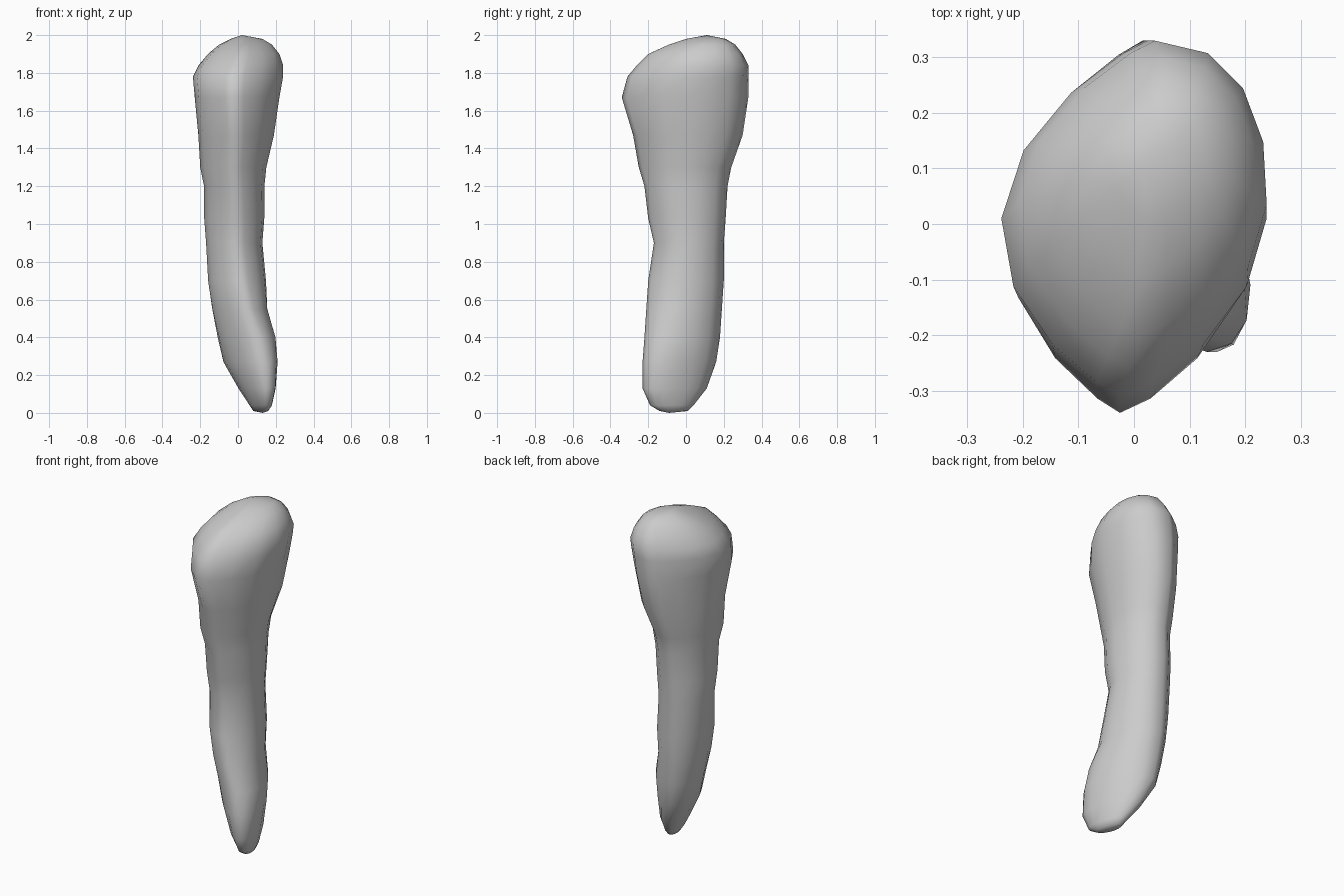
import bpy, bmesh
from math import sin, cos, tau, sqrt, copysign

cube = bpy.data.objects.get("Cube")
if cube:
    bpy.data.objects.remove(cube)

SIDES = 16

# Cross-sections in hundredths: height, x from, x to, y from, y to
SECTIONS = [
    (1, 8, 16, -14, 1),
    (4, 6, 18, -19, 4),
    (13, 0, 20, -23, 11),
    (27, -8, 21, -23, 16),
    (40, -11, 20, -22, 18),
    (55, -14, 16, -21, 19),
    (70, -16, 15, -20, 20),
    (90, -17, 13, -17, 20),
    (103, -18, 14, -20, 21),
    (120, -18, 14, -22, 22),
    (130, -20, 15, -25, 24),
    (147, -21, 19, -28, 30),
    (167, -23, 22, -34, 33),
    (178, -24, 24, -31, 33),
    (184, -21, 24, -26, 33),
    (190, -16, 22, -20, 30),
    (195, -10, 18, -9, 26),
    (198, -4, 13, 0, 21),
]
TIP, CROWN = (0.13, -0.09, 0), (0.02, 0.11, 2)


def ramp(z, start, end):
    return min(1, max(0, (z - start) / (end - start)))


def lean_at(z):
    """Diagonal lean of the oval: strong at the tip, slight at the head."""
    return -0.5 + 0.38 * ramp(z, 0.2, 0.75) + 0.22 * ramp(z, 1, 1.7)


def pinch_at(angle, z):
    """Power that flattens (above one) or fills (below one) each quarter."""
    if cos(angle) < 0:
        return 1.25 + 0.5 * ramp(z, 0.9, 1.5)
    if sin(angle) < 0:
        return 1 + 0.5 * ramp(z, 0.3, 0.6)
    return 0.87


def add_ring(bm, section):
    """Add one leaning oval that fills the section's extents."""
    z, x0, x1, y0, y1 = (value / 100 for value in section)
    lean = lean_at(z)
    ring = []
    for i in range(SIDES):
        angle = tau * i / SIDES
        side = copysign(abs(cos(angle)) ** pinch_at(angle, z), cos(angle))
        across = side * sqrt(1 - lean * lean) + sin(angle) * lean
        x = (x0 + x1) / 2 + across * (x1 - x0) / 2
        y = (y0 + y1) / 2 + sin(angle) * (y1 - y0) / 2
        ring.append(bm.verts.new((x, y, z)))
    return ring


# Material
grey = bpy.data.materials.new("plain grey")
grey.use_nodes = True
colour = (0.6, 0.6, 0.6, 1)
grey.diffuse_color = colour
grey.node_tree.nodes["Principled BSDF"].inputs["Base Color"].default_value = colour

# Curved body: rings joined from the narrow tip to the swollen head
bm = bmesh.new()
rings = [add_ring(bm, section) for section in SECTIONS]
for lower, upper in zip(rings, rings[1:]):
    for i in range(SIDES):
        j = (i + 1) % SIDES
        bm.faces.new((lower[i], lower[j], upper[j], upper[i]))

# Close both ends with fans
for ring, point in ((rings[0], TIP), (rings[-1], CROWN)):
    end = bm.verts.new(point)
    for i in range(SIDES):
        bm.faces.new((ring[i], ring[(i + 1) % SIDES], end))
bmesh.ops.recalc_face_normals(bm, faces=bm.faces)
for face in bm.faces:
    face.smooth = True

mesh = bpy.data.meshes.new("tapered_body")
bm.to_mesh(mesh)
bm.free()
mesh.materials.append(grey)
body = bpy.data.objects.new("tapered_body", mesh)
bpy.context.collection.objects.link(body)
